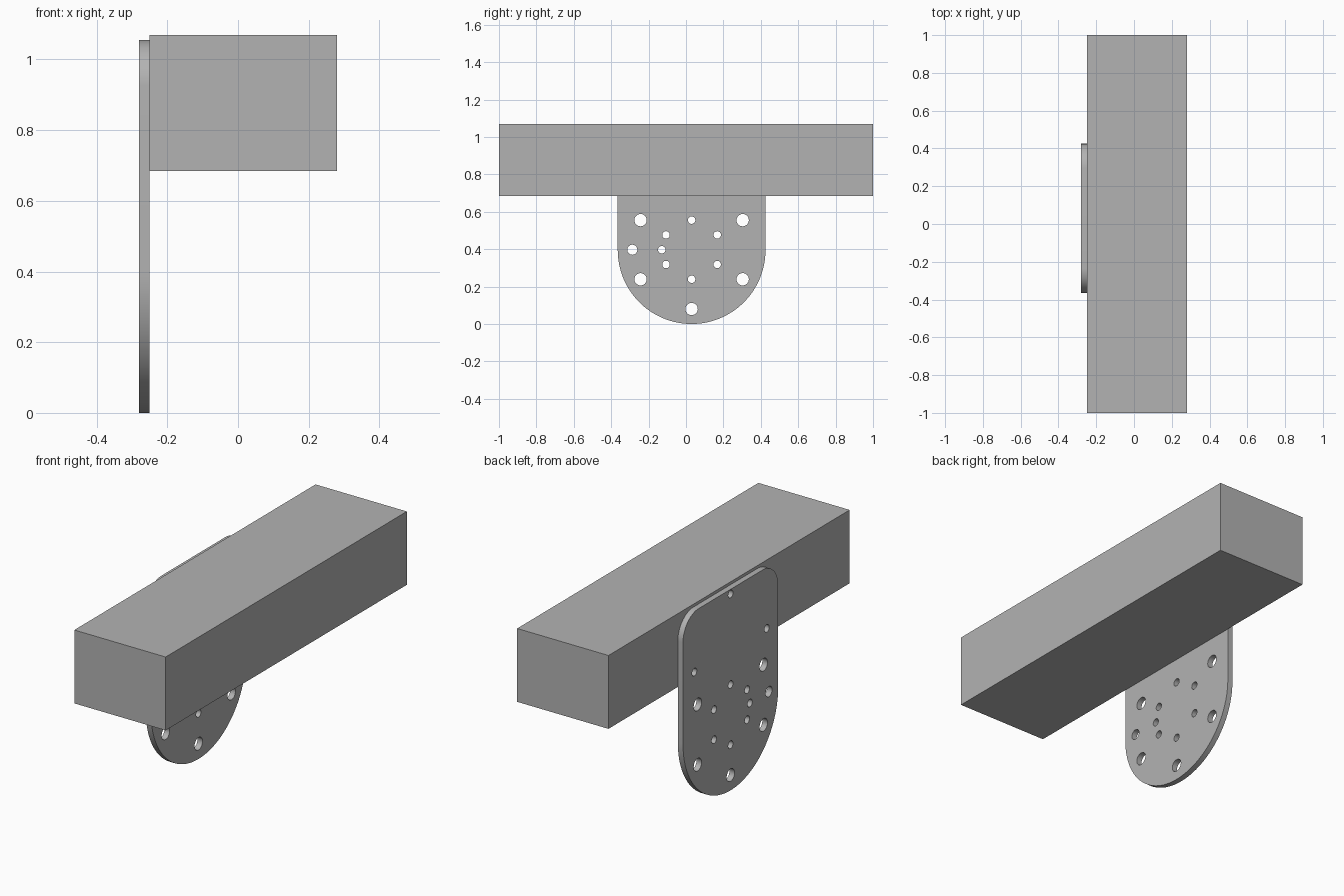
import bpy, bmesh
from math import sin, cos, pi
from mathutils import Vector

cube = bpy.data.objects.get("Cube")
if cube:
    bpy.data.objects.remove(cube, do_unlink=True)

grey = bpy.data.materials.new("plain grey")
grey.use_nodes = True
colour = (0.45, 0.45, 0.45, 1)
grey.diffuse_color = colour
grey.node_tree.nodes["Principled BSDF"].inputs["Base Color"].default_value = colour


def add_object(name, bm):
    bmesh.ops.recalc_face_normals(bm, faces=bm.faces)
    mesh = bpy.data.meshes.new(name)
    bm.to_mesh(mesh)
    bm.free()
    mesh.materials.append(grey)
    obj = bpy.data.objects.new(name, mesh)
    bpy.context.collection.objects.link(obj)
    return obj


def arc(y, z, radius, start, end, steps):
    """Points on an arc in the plate's plane."""
    angles = [start + (end - start) * i / steps for i in range(steps + 1)]
    return [(y + radius * cos(a), z + radius * sin(a)) for a in angles]


# Long rectangular beam
bm = bmesh.new()
bmesh.ops.create_cube(bm, size=1)
bmesh.ops.scale(bm, vec=(0.53, 2, 0.385), verts=bm.verts)
bmesh.ops.translate(bm, vec=(0.015, 0, 0.8775), verts=bm.verts)
add_object("beam", bm)

# Plate outline: half-round bottom, rounded top corners
mid, radius, corner, top = 0.03, 0.395, 0.13, 1.055
inset = radius - corner
outline = (arc(mid, radius, radius, pi, 2 * pi, 64)
           + arc(mid + inset, top - corner, corner, 0, pi / 2, 16)
           + arc(mid - inset, top - corner, corner, pi / 2, pi, 16))

# Holes as (offset from plate middle, height, radius)
big, medium, small = 0.033, 0.027, 0.02
holes = [(0, 0.08, big), (-0.317, 0.397, medium), (-0.16, 0.397, small),
         (0, 1.03, small)]
for side in (-1, 1):
    holes.append((side * 0.3, 0.735, small))
    for level in (-1, 1):
        holes.append((side * 0.273, 0.397 + level * 0.158, big))
        holes.append((side * 0.137, 0.397 + level * 0.079, small))
holes += [(0, 0.397 + level * 0.158, small) for level in (-1, 1)]
loops = [outline] + [arc(mid + y, z, r, 0, 2 * pi, 24)[:-1] for y, z, r in holes]

# Drilled mounting plate: fill between the loops, then give it thickness
bm = bmesh.new()
for loop in loops:
    verts = [bm.verts.new((-0.28, y, z)) for y, z in loop]
    for a, b in zip(verts, verts[1:] + verts[:1]):
        bm.edges.new((a, b))
bmesh.ops.triangle_fill(bm, edges=bm.edges[:], use_beauty=True,
                        use_dissolve=False, normal=Vector((-1, 0, 0)))
result = bmesh.ops.extrude_face_region(bm, geom=bm.faces[:], use_keep_orig=True)
moved = [g for g in result["geom"] if isinstance(g, bmesh.types.BMVert)]
bmesh.ops.translate(bm, vec=(0.03, 0, 0), verts=moved)
plate = add_object("mounting_plate", bm)

bpy.ops.object.select_all(action="DESELECT")
plate.select_set(True)
bpy.context.view_layer.objects.active = plate
bpy.ops.object.shade_smooth_by_angle()
